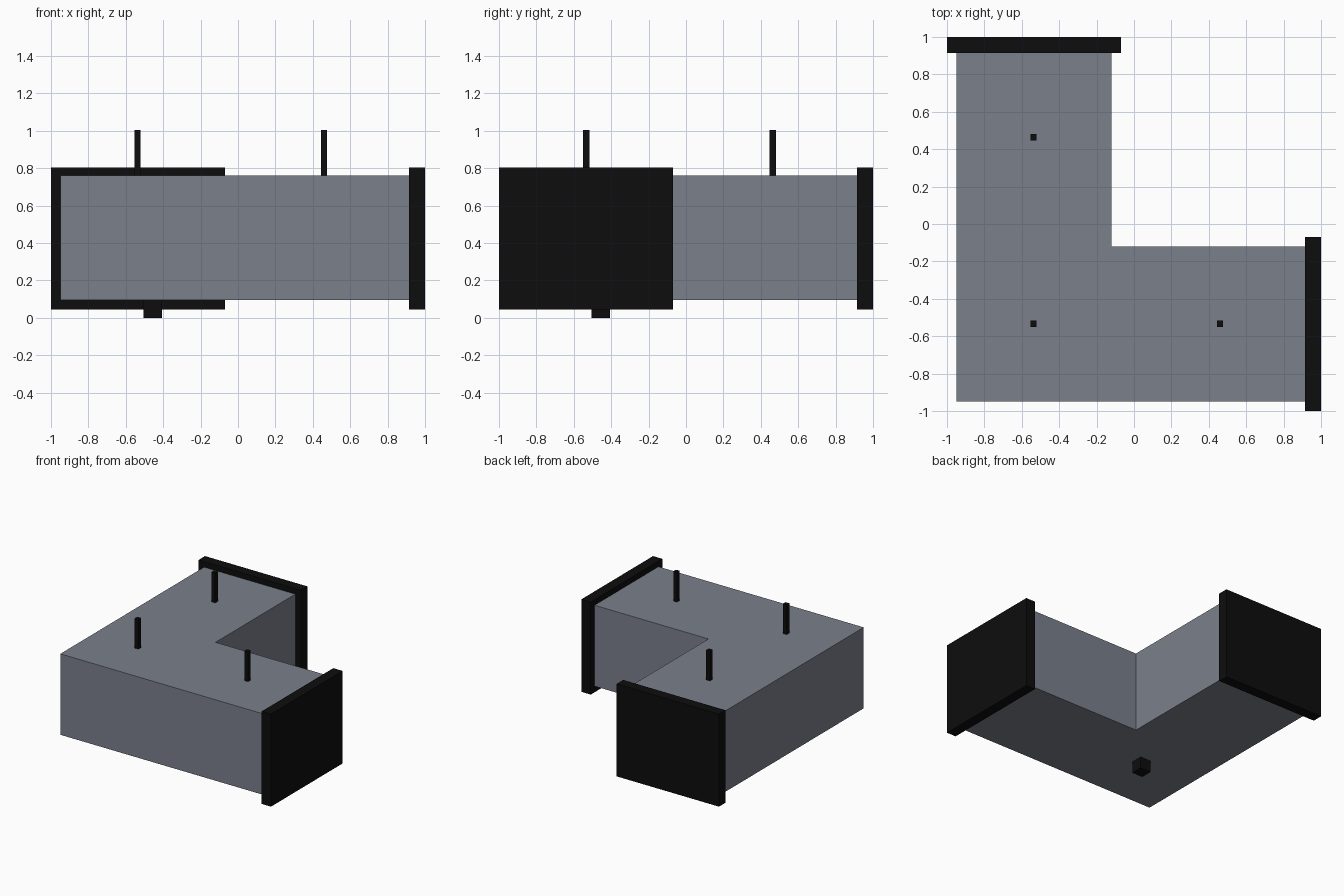
import bpy
import bmesh

if "Cube" in bpy.data.objects:
    bpy.data.objects.remove(bpy.data.objects["Cube"])


def material(name, rgb):
    m = bpy.data.materials.new(name)
    m.diffuse_color = (*rgb, 1)
    m.use_nodes = True
    m.node_tree.nodes["Principled BSDF"].inputs["Base Color"].default_value = m.diffuse_color
    return m


GREY = material("slate grey", (0.195, 0.215, 0.26))
BLACK = material("black", (0.004, 0.004, 0.004))


def prism(name, outline, z0, z1, mat):
    """Extrude a counter-clockwise outline from z0 to z1."""
    bm = bmesh.new()
    base = bm.faces.new([bm.verts.new((x, y, z0)) for x, y in outline])
    top = bmesh.ops.extrude_face_region(bm, geom=[base], use_keep_orig=True)
    bmesh.ops.translate(bm, vec=(0, 0, z1 - z0),
                        verts=[v for v in top["geom"] if isinstance(v, bmesh.types.BMVert)])
    bmesh.ops.recalc_face_normals(bm, faces=bm.faces)
    mesh = bpy.data.meshes.new(name)
    bm.to_mesh(mesh)
    bm.free()
    mesh.materials.append(mat)
    obj = bpy.data.objects.new(name, mesh)
    bpy.context.collection.objects.link(obj)
    return obj


def box(name, x0, x1, y0, y1, z0, z1, mat):
    return prism(name, [(x0, y0), (x1, y0), (x1, y1), (x0, y1)], z0, z1, mat)


# L-shaped duct body
OUT, INN, END = -0.95, -0.12, 0.915
prism("elbow_body", [(OUT, OUT), (END, OUT), (END, INN), (INN, INN), (INN, END), (OUT, END)],
      0.095, 0.76, GREY)

# Flanges closing both ends
box("right_flange", END, 1, -1, -0.07, 0.045, 0.805, BLACK)
box("back_flange", -1, -0.07, END, 1, 0.045, 0.805, BLACK)

# Hanger rods on the top
R = 0.017
for i, (x, y) in enumerate([(-0.537, 0.463), (-0.537, -0.533), (0.46, -0.533)]):
    box(f"hanger_rod_{i + 1}", x - R, x + R, y - R, y + R, 0.76, 1.005, BLACK)

# Small block under the corner
box("bottom_block", -0.505, -0.407, -0.505, -0.407, 0, 0.095, BLACK)
